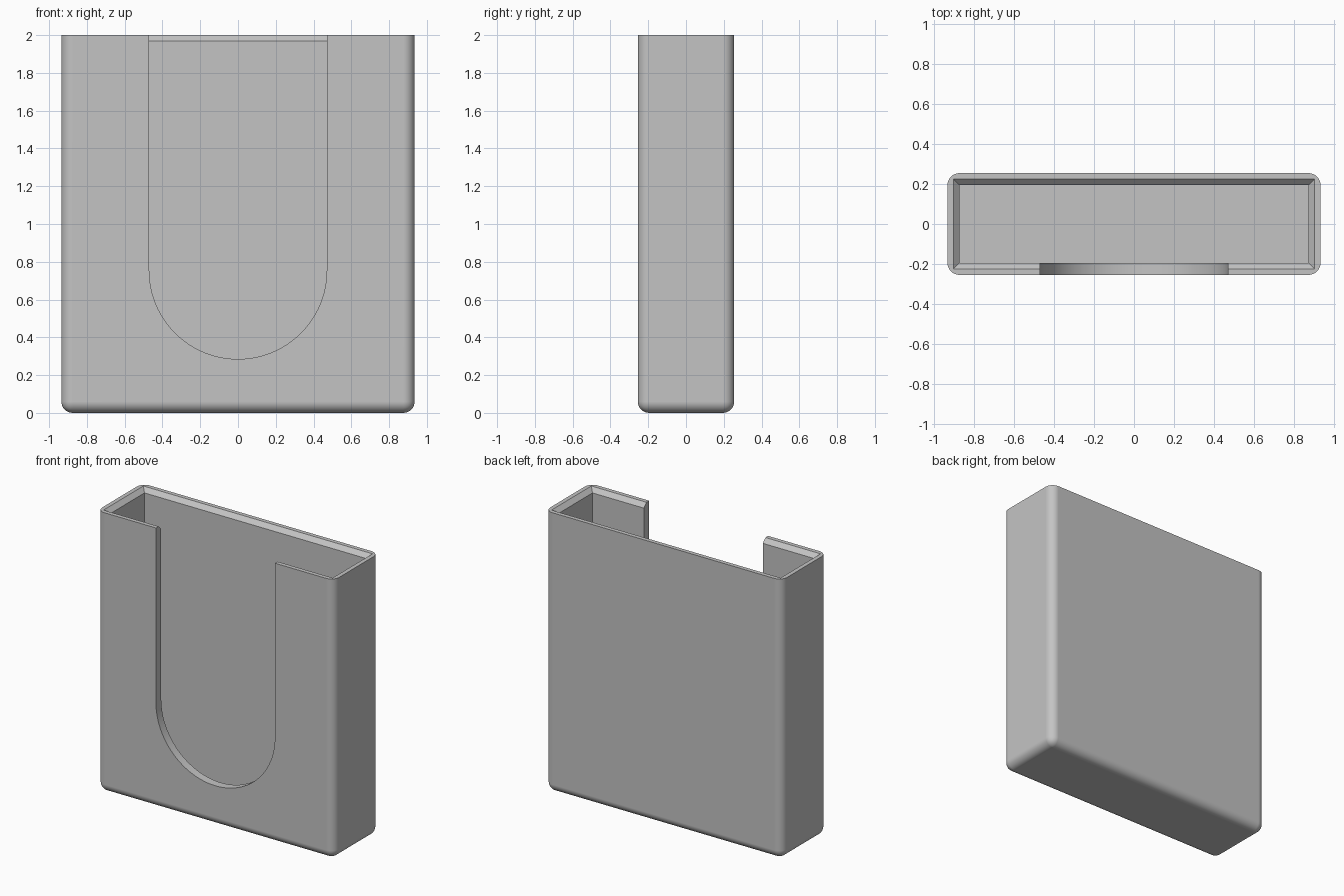
import bpy
import bmesh
import math

W, D, H = 0.935, 0.255, 2.0      # half width, half depth, height
WALL, RADIUS, CHAMFER = 0.06, 0.06, 0.03
SLOT_R, SLOT_BOTTOM = 0.47, 0.285

cube = bpy.data.objects.get("Cube")
if cube:
    bpy.data.objects.remove(cube, do_unlink=True)

grey = bpy.data.materials.new("grey plastic")
grey.use_nodes = True
colour = (0.55, 0.55, 0.55, 1)
grey.diffuse_color = colour
grey.node_tree.nodes["Principled BSDF"].inputs["Base Color"].default_value = colour


def loft(name, rings, round_edges=False):
    """Solid from a stack of matching point loops, capped at both ends."""
    bm = bmesh.new()
    loops = [[bm.verts.new(p) for p in ring] for ring in rings]
    n = len(loops[0])
    for a, b in zip(loops, loops[1:]):
        for i in range(n):
            j = (i + 1) % n
            bm.faces.new((a[i], a[j], b[j], b[i]))
    bm.faces.new(loops[0])
    bm.faces.new(loops[-1])
    bmesh.ops.recalc_face_normals(bm, faces=bm.faces)
    if round_edges:
        # Round everything but the open rim
        edges = [e for e in bm.edges if min(v.co.z for v in e.verts) < H - 0.01]
        bmesh.ops.bevel(bm, geom=edges, offset=RADIUS, segments=8,
                        profile=0.5, affect='EDGES')
    mesh = bpy.data.meshes.new(name)
    bm.to_mesh(mesh)
    bm.free()
    mesh.materials.append(grey)
    obj = bpy.data.objects.new(name, mesh)
    bpy.context.collection.objects.link(obj)
    return obj


def rect(inset, z):
    x, y = W - inset, D - inset
    return [(-x, -y, z), (x, -y, z), (x, y, z), (-x, y, z)]


# Outer shell
holder = loft("card_holder", [rect(0, 0), rect(0, H)], round_edges=True)

# Hollow inside, widening at the rim to give the chamfer
cavity = loft("cavity_cutter", [
    rect(WALL, WALL), rect(WALL, H - CHAMFER),
    rect(WALL - 1.5 * CHAMFER, H + 0.5 * CHAMFER)])

# U-shaped thumb slot in the front wall
centre = SLOT_BOTTOM + SLOT_R
steps = 48
profile = [(SLOT_R, H + 0.1), (-SLOT_R, H + 0.1)]
for i in range(steps + 1):
    a = math.pi * (1 + i / steps)
    profile.append((SLOT_R * math.cos(a), centre + SLOT_R * math.sin(a)))
slot = loft("slot_cutter", [[(x, y, z) for x, z in profile] for y in (-D - 0.1, 0)])

# Cut, bake and drop the cutters
for cutter in (cavity, slot):
    cutter.hide_render = True
    mod = holder.modifiers.new("cut", 'BOOLEAN')
    mod.operation = 'DIFFERENCE'
    mod.solver = 'EXACT'
    mod.object = cutter
depsgraph = bpy.context.evaluated_depsgraph_get()
baked = bpy.data.meshes.new_from_object(holder.evaluated_get(depsgraph))
holder.modifiers.clear()
holder.data = baked
for cutter in (cavity, slot):
    bpy.data.objects.remove(cutter, do_unlink=True)

# Smooth curves, crisp rims, flat walls
bpy.ops.object.select_all(action='DESELECT')
holder.select_set(True)
bpy.context.view_layer.objects.active = holder
bpy.ops.object.shade_smooth_by_angle(angle=math.radians(30))
weighted = holder.modifiers.new("flat walls", 'WEIGHTED_NORMAL')
weighted.keep_sharp = True
